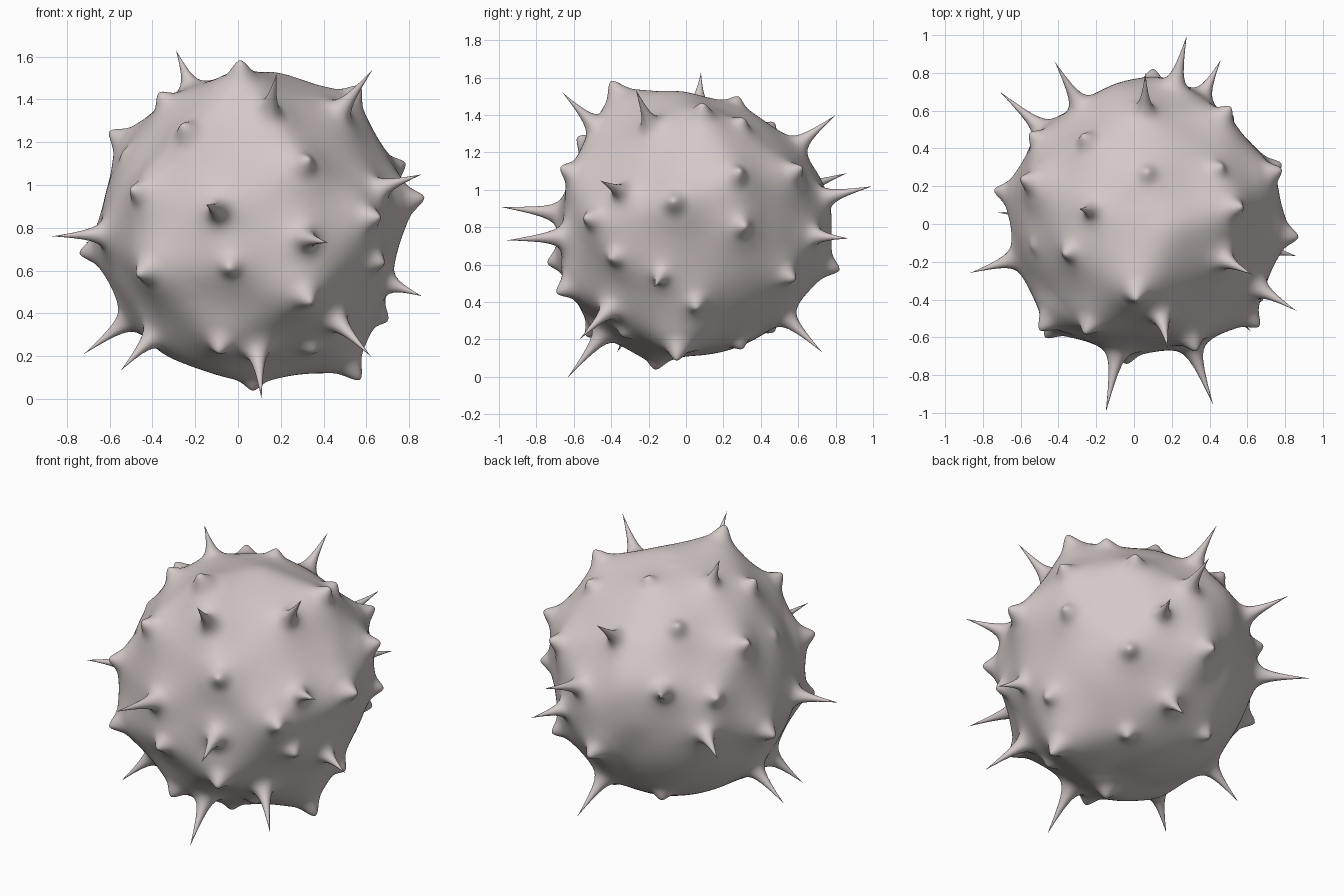
import bpy
import bmesh
import math
from mathutils import Vector
from mathutils.bvhtree import BVHTree

CENTRE = Vector((0.05, 0.03, 0.8))
FOOT_RADIUS = 0.715
CORE_RADIUS = 0.685

# Tips of the long thin thorns
THORNS = [
    (-.15, -1, .91), (.42, -.96, .73), (.18, -.66, 1.52), (.63, -.27, 1.54),
    (-.29, .08, 1.63), (.06, .8, 1.4), (-.42, .86, 1.09), (.28, 1, 1.02),
    (.46, .87, .74), (.24, .73, .13), (-.71, .7, .73), (-.87, -.26, .76),
    (-.72, .06, .21), (-.55, -.37, .13), (.11, -.63, 0), (.62, -.57, .2),
    (.86, -.46, 1.05), (.86, -.17, .48),
]

# Tips of the short rounded bumps
BUMPS = [
    (.87, -.07, .94), (.78, .29, 1.1), (.78, .32, .8), (.66, -.54, .85),
    (.68, -.4, .63), (.7, .06, .37), (.52, .58, .52), (.57, -.05, .09),
    (.33, -.67, 1.12), (-.26, -.58, 1.28), (.34, -.69, .45), (-.04, -.74, .61),
    (.01, -.4, 1.58), (.57, .09, 1.46), (.07, .28, 1.5), (.46, .31, 1.38),
    (-.27, .47, 1.36), (.51, .62, 1.12), (-.6, .24, 1.25), (-.37, -.16, 1.43),
    (-.5, -.56, .98), (-.47, -.6, .58), (-.74, .18, .68), (.1, .82, .57),
    (-.16, .47, .24), (.3, .3, .15), (.07, -.16, .04), (-.55, .48, .98),
    (-.54, -.12, 1.15), (-.09, -.53, .22), (.35, -.34, .22),
]

# Broad swellings of the core that carry no spike
SWELLINGS = [
    (.2, -.02, 1.54), (.12, -.16, .08), (-.08, -.22, .09), (-.36, -.2, .19),
    (-.08, .75, 1.04), (.14, .79, .86), (-.12, .74, .8),
]


def thorn_profile(d):
    return 0.8 * math.exp(-d / 0.018) + 0.2 * math.exp(-d / 0.06)


def bump_profile(d):
    return 0.55 * math.exp(-(d / 0.042) ** 2) + 0.45 * math.exp(-(d / 0.1) ** 1.4)


def make_material(name, colour):
    mat = bpy.data.materials.new(name)
    mat.use_nodes = True
    mat.diffuse_color = colour
    mat.node_tree.nodes["Principled BSDF"].inputs["Base Color"].default_value = colour
    return mat


def core_tree(feet):
    """Faceted core stretched between the feet of all spikes."""
    hull = bmesh.new()
    for foot in feet:
        hull.verts.new(foot)
    bmesh.ops.convex_hull(hull, input=hull.verts[:])
    tree = BVHTree.FromBMesh(hull)
    hull.free()
    return tree


def smooth_radii(bm, radii, rounds):
    links = [[e.other_vert(v).index for e in v.link_edges] for v in bm.verts]
    for _ in range(rounds):
        radii = [sum(radii[j] for j in near) / len(near) for near in links]
    return radii


def gather(directions, axis, reach, power):
    """Draw nearby vertices toward the axis so a thin spike has enough of them."""
    limit = math.cos(reach)
    close = [i for i, d in enumerate(directions) if d.dot(axis) > limit]
    tip = max(close, key=lambda i: directions[i].dot(axis))
    for i in close:
        d = directions[i]
        angle = d.angle(axis)
        side = d - axis * d.dot(axis)
        if i == tip or side.length < 1e-6:
            directions[i] = axis.copy()
            continue
        angle = reach * (angle / reach) ** power
        directions[i] = axis * math.cos(angle) + side.normalized() * math.sin(angle)
    return tip


if "Cube" in bpy.data.objects:
    bpy.data.objects.remove(bpy.data.objects["Cube"], do_unlink=True)

# Offsets of every tip from the centre, with the height of its foot
spikes = []
for tips, profile in ((THORNS, thorn_profile), (BUMPS, bump_profile)):
    for tip in tips:
        offset = Vector(tip) - CENTRE
        foot = FOOT_RADIUS if profile is thorn_profile else offset.length - 0.06
        spikes.append((offset.normalized(), offset.length, foot, profile))

# Fine ball, with its vertices gathered around each spike
bm = bmesh.new()
bmesh.ops.create_icosphere(bm, subdivisions=7, radius=1)
bm.verts.ensure_lookup_table()
bm.verts.index_update()
directions = [v.co.normalized() for v in bm.verts]
tip_index = []
for axis, length, foot, profile in spikes:
    power = 1.8 if profile is thorn_profile else 1.25
    tip_index.append(gather(directions, axis, 0.16, power))

# Softened core, never thinner than a plain ball
feet = [axis * foot for axis, length, foot, profile in spikes]
feet += [Vector(point) - CENTRE for point in SWELLINGS]
tree = core_tree(feet)
radii = []
for d in directions:
    hit = tree.ray_cast(d * 2, -d)[0]
    radii.append(max(hit.length if hit else 0, CORE_RADIUS))
radii = smooth_radii(bm, radii, 40)

# Raise each spike out of the core
core = list(radii)
for (axis, length, foot, profile), tip in zip(spikes, tip_index):
    height = length - core[tip]
    for i, d in enumerate(directions):
        cosine = d.dot(axis)
        if cosine > 0.88:
            distance = math.acos(min(1, cosine)) * FOOT_RADIUS
            radii[i] += height * profile(distance)
for v, d, r in zip(bm.verts, directions, radii):
    v.co = CENTRE + d * r

mesh = bpy.data.meshes.new("spiky_ball")
bm.to_mesh(mesh)
bm.free()
for face in mesh.polygons:
    face.use_smooth = True
mesh.materials.append(make_material("pale pinkish grey", (0.65, 0.58, 0.575, 1)))
ball = bpy.data.objects.new("spiky_ball", mesh)
bpy.context.collection.objects.link(ball)
